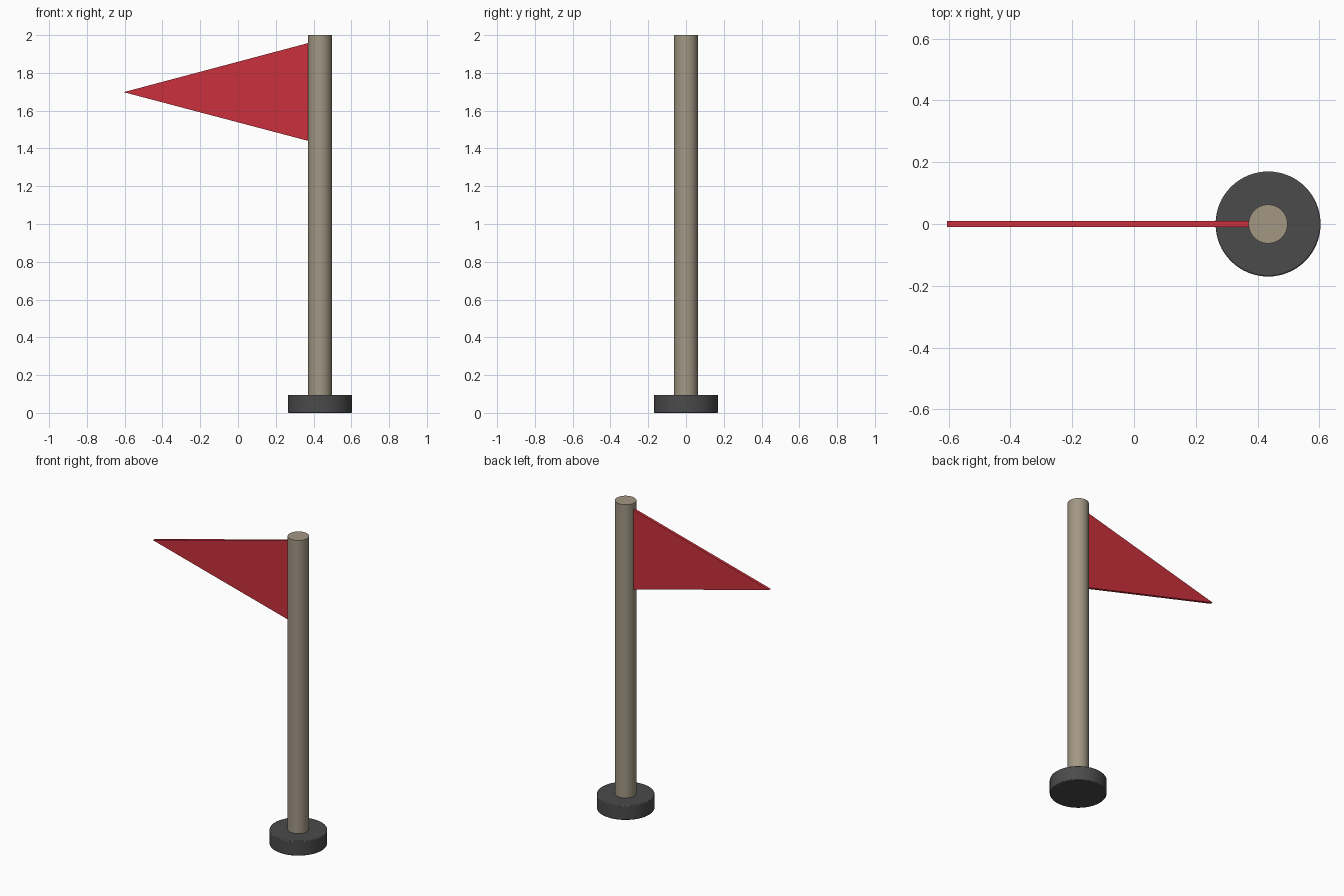
import bpy, bmesh

if "Cube" in bpy.data.objects:
    bpy.data.objects.remove(bpy.data.objects["Cube"])

POLE_X = 0.434


def paint(obj, name, rgb):
    mat = bpy.data.materials.new(name)
    mat.diffuse_color = (*rgb, 1)
    mat.use_nodes = True
    mat.node_tree.nodes["Principled BSDF"].inputs["Base Color"].default_value = mat.diffuse_color
    obj.data.materials.append(mat)


def cylinder(name, radius, z0, z1, rgb, bevel=0):
    bpy.ops.mesh.primitive_cylinder_add(vertices=64, radius=radius, depth=z1 - z0,
                                        location=(POLE_X, 0, (z0 + z1) / 2))
    obj = bpy.context.object
    obj.name = name
    bpy.ops.object.shade_smooth_by_angle()
    if bevel:
        mod = obj.modifiers.new("soft_rim", 'BEVEL')
        mod.width, mod.segments = bevel, 2
    paint(obj, name + "_colour", rgb)
    return obj


# Round foot and pole
cylinder("base", 0.17, 0, 0.095, (0.07, 0.07, 0.07), 0.005)
cylinder("pole", 0.063, 0.09, 2.0, (0.36, 0.31, 0.23))

# Triangular pennant: thin extruded profile, its hoist edge set into the pole
outline = [(0.38, 1.438), (0.38, 1.96), (-0.605, 1.698)]
bm = bmesh.new()
face = bm.faces.new([bm.verts.new((x, -0.009, z)) for x, z in outline])
ext = bmesh.ops.extrude_face_region(bm, geom=[face])
bmesh.ops.translate(bm, vec=(0, 0.018, 0),
                    verts=[v for v in ext["geom"] if isinstance(v, bmesh.types.BMVert)])
bmesh.ops.recalc_face_normals(bm, faces=bm.faces)
mesh = bpy.data.meshes.new("flag")
bm.to_mesh(mesh)
bm.free()
flag = bpy.data.objects.new("flag", mesh)
bpy.context.collection.objects.link(flag)
paint(flag, "flag_red", (0.6, 0.03, 0.045))
